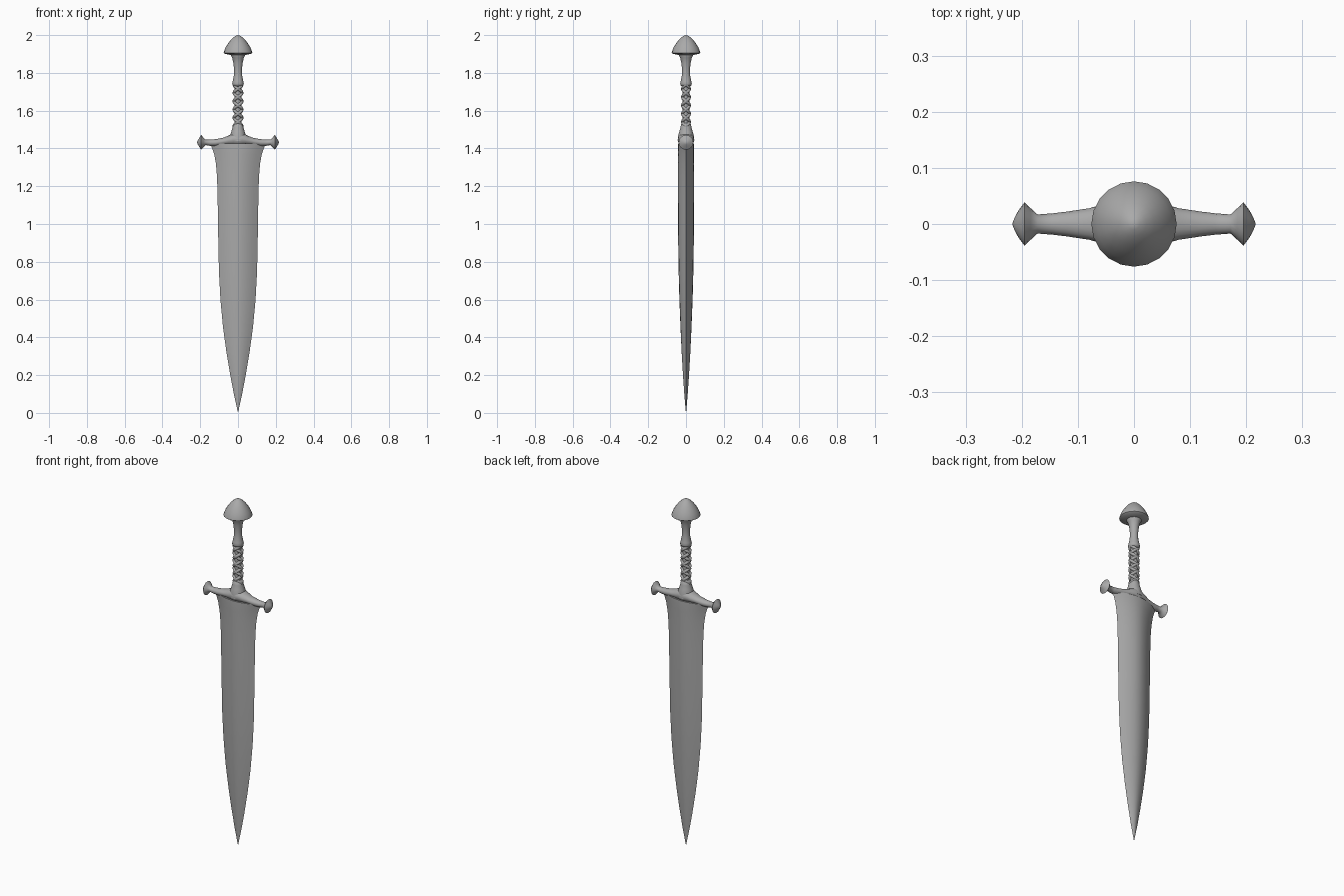
import bpy, bmesh, math

if "Cube" in bpy.data.objects:
    bpy.data.objects.remove(bpy.data.objects["Cube"])

steel = bpy.data.materials.new("grey steel")
steel.diffuse_color = (0.40, 0.40, 0.40, 1)
steel.use_nodes = True
steel.node_tree.nodes["Principled BSDF"].inputs["Base Color"].default_value = steel.diffuse_color


def loft(name, rings, angle=35):
    """Skin a list of closed rings and cap both ends."""
    bm = bmesh.new()
    rows = [[bm.verts.new(p) for p in ring] for ring in rings]
    n = len(rows[0])
    for a, b in zip(rows, rows[1:]):
        for i in range(n):
            j = (i + 1) % n
            bm.faces.new((a[i], a[j], b[j], b[i]))
    bm.faces.new(rows[0])
    bm.faces.new(rows[-1])
    bmesh.ops.remove_doubles(bm, verts=bm.verts, dist=1e-5)
    bmesh.ops.recalc_face_normals(bm, faces=bm.faces)
    mesh = bpy.data.meshes.new(name)
    bm.to_mesh(mesh)
    bm.free()
    mesh.materials.append(steel)
    ob = bpy.data.objects.new(name, mesh)
    bpy.context.collection.objects.link(ob)
    bpy.ops.object.select_all(action='DESELECT')
    ob.select_set(True)
    bpy.context.view_layer.objects.active = ob
    bpy.ops.object.shade_smooth_by_angle(angle=math.radians(angle))
    return ob


def circle(n):
    return [(math.cos(2 * math.pi * i / n), math.sin(2 * math.pi * i / n)) for i in range(n)]


def lathe(name, profile, n=20):
    """Turn (radius, z) points about the upright axis."""
    return loft(name, [[(r * c, r * s, z) for c, s in circle(n)] for r, z in profile], 50)


# Blade: rounded lens section, flared under the guard and tapering to a point
def blade_ring(z, w, t, n=8):
    us = [-1 + 2 * i / n for i in range(n + 1)]
    front = [(w * u, -t * (1 - abs(u) ** 1.8), z) for u in us]
    back = [(w * u, t * (1 - abs(u) ** 1.8), z) for u in reversed(us[1:-1])]
    return front + back


blade = [(0.005, 0.001, 0.001), (0.10, 0.022, 0.009), (0.20, 0.041, 0.016), (0.32, 0.061, 0.023),
         (0.45, 0.079, 0.029), (0.60, 0.093, 0.035), (0.75, 0.101, 0.039), (0.95, 0.105, 0.042),
         (1.15, 0.108, 0.043), (1.25, 0.111, 0.043), (1.32, 0.117, 0.043), (1.37, 0.126, 0.043),
         (1.40, 0.136, 0.043), (1.425, 0.148, 0.042)]
loft("blade", [blade_ring(*s) for s in blade], 40)

# Guard: oval sections along x (x, bottom, top, half depth), ending in flared finials
half = [(0.0, 1.408, 1.485, 0.044), (0.025, 1.414, 1.482, 0.042), (0.05, 1.417, 1.468, 0.036),
        (0.08, 1.417, 1.456, 0.028), (0.12, 1.412, 1.449, 0.022), (0.145, 1.413, 1.447, 0.019),
        (0.172, 1.418, 1.446, 0.017), (0.184, 1.405, 1.459, 0.028), (0.195, 1.393, 1.471, 0.039),
        (0.206, 1.410, 1.454, 0.024), (0.213, 1.421, 1.443, 0.011), (0.217, 1.432, 1.432, 0.0)]
sections = [(-x, b, t, d) for x, b, t, d in reversed(half[1:])] + half
loft("guard", [[(x, d * c, (b + t) / 2 + (t - b) / 2 * s) for c, s in circle(16)]
               for x, b, t, d in sections], 60)

# Collar rising from the guard, and the grip core
lathe("collar", [(0.044, 1.44), (0.041, 1.47), (0.035, 1.49), (0.029, 1.51), (0.026, 1.53), (0.018, 1.535)])
lathe("grip_core", [(0.018, 1.52), (0.018, 1.74)], 16)

# Woven grip: strands winding both ways, crossing at front, back and sides
Z0, Z1, PITCH = 1.515, 1.738, 0.088
ORBIT_X, ORBIT_Y, THICK = 0.021, 0.018, 0.0085
STEPS = 56
for turn in (1, -1):
    for k in range(2):
        rings = []
        for i in range(STEPS + 1):
            z = Z0 + (Z1 - Z0) * i / STEPS
            a = turn * (2 * math.pi * (z - 1.54) / PITCH + math.pi * (k + 0.5))
            ca, sa = math.cos(a), math.sin(a)
            # strand section lies across the winding direction
            run = turn * 2 * math.pi * 0.019 / PITCH
            m = math.hypot(1, run)
            rings.append([(ORBIT_X * ca + THICK * (c * ca + s * sa / m),
                           ORBIT_Y * sa + THICK * (c * sa - s * ca / m),
                           z + THICK * s * run / m) for c, s in circle(8)])
        loft(f"grip_strand_{'left' if turn < 0 else 'right'}_{k + 1}", rings, 60)

# Neck above the grip and the domed pommel
lathe("neck", [(0.018, 1.728), (0.028, 1.733), (0.031, 1.742), (0.028, 1.755), (0.022, 1.785),
               (0.021, 1.82), (0.025, 1.855), (0.031, 1.88), (0.040, 1.897), (0.040, 1.905)])
lathe("pommel", [(0.030, 1.893), (0.045, 1.896), (0.069, 1.901), (0.076, 1.906), (0.074, 1.914),
                 (0.066, 1.934), (0.052, 1.957), (0.037, 1.976), (0.022, 1.990), (0.010, 1.997), (0, 2.0)])
